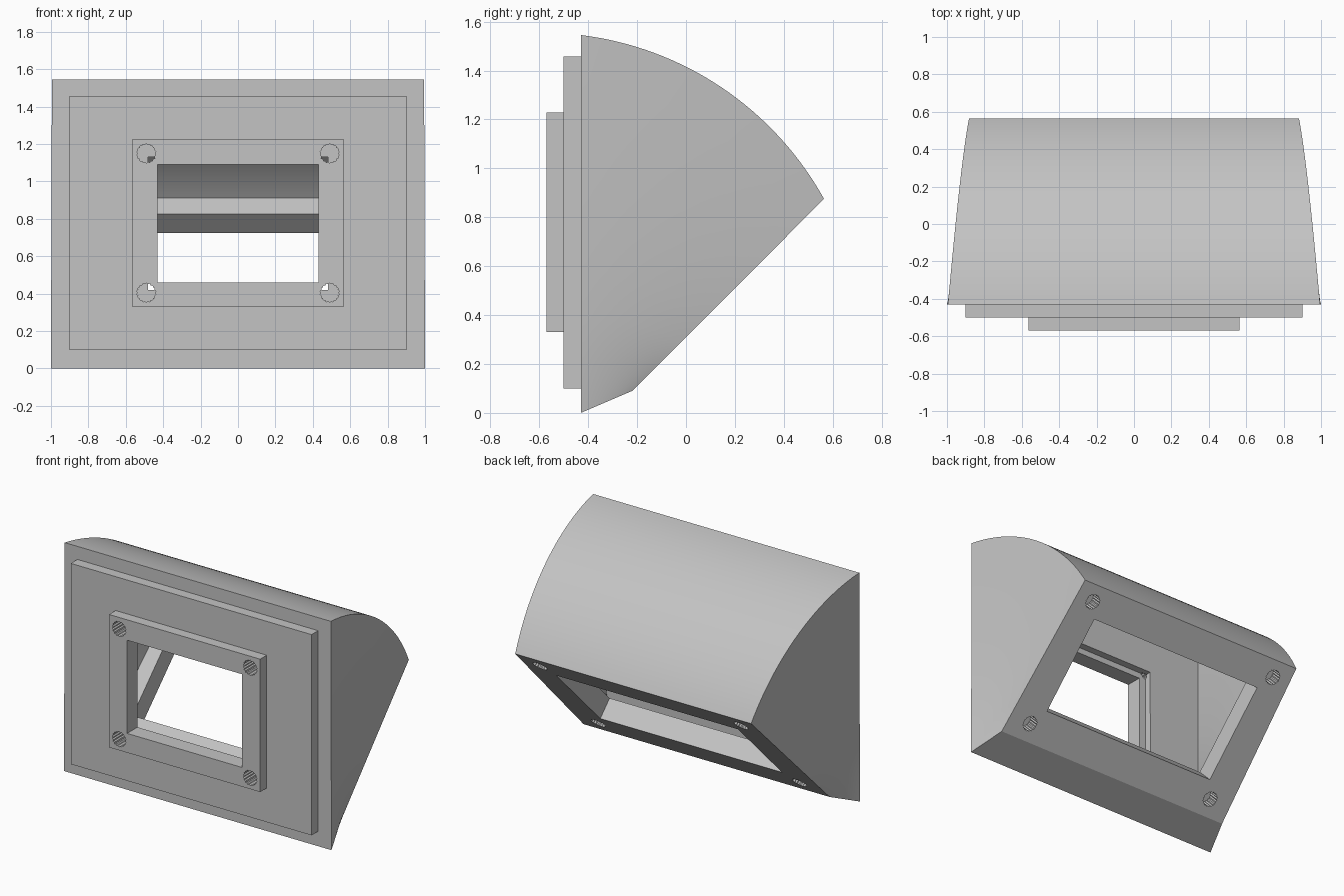
import bpy, bmesh, math
from mathutils import Matrix, Vector

cube = bpy.data.objects.get("Cube")
if cube:
    bpy.data.objects.remove(cube, do_unlink=True)

GREY = (0.55, 0.55, 0.55, 1)
mat = bpy.data.materials.new("plain_grey")
mat.use_nodes = True
mat.diffuse_color = GREY
mat.node_tree.nodes["Principled BSDF"].inputs["Base Color"].default_value = GREY

ARC_Y, ARC_Z = -0.59, 0.235   # centre of the curved top


def finish(name, bm):
    bmesh.ops.recalc_face_normals(bm, faces=bm.faces)
    mesh = bpy.data.meshes.new(name)
    bm.to_mesh(mesh)
    bm.free()
    mesh.materials.append(mat)
    obj = bpy.data.objects.new(name, mesh)
    bpy.context.collection.objects.link(obj)
    return obj


def box(name, x, y0, y1, z0, z1):
    """Box centred on x = 0 with half width x."""
    bm = bmesh.new()
    bmesh.ops.create_cube(bm, size=1)
    for v in bm.verts:
        v.co = (2 * x * v.co.x,
                y0 + (y1 - y0) * (v.co.y + 0.5),
                z0 + (z1 - z0) * (v.co.z + 0.5))
    return finish(name, bm)


def hood(name, radius, a0, a1, low0, low1, wide0, wide1, steps=32, rows=8):
    """Loft from an upright front section to a tilted back section.
    wide0 and wide1 hold the half widths (bottom, top) of both ends."""
    bm = bmesh.new()
    rings = []
    for i in range(steps + 1):
        t = i / steps
        a = math.radians(a0 + (a1 - a0) * t)
        top = Vector((wide0[1] + (wide1[1] - wide0[1]) * t,
                      ARC_Y + radius * math.cos(a), ARC_Z + radius * math.sin(a)))
        low = Vector((wide0[0] + (wide1[0] - wide0[0]) * t,
                      low0[0] + (low1[0] - low0[0]) * t,
                      low0[1] + (low1[1] - low0[1]) * t))
        side = [low.lerp(top, r / rows) for r in range(rows + 1)]
        ring = side + [Vector((-p.x, p.y, p.z)) for p in reversed(side)]
        rings.append([bm.verts.new(p) for p in ring])
    n = len(rings[0])
    for r0, r1 in zip(rings, rings[1:]):
        for k in range(n):
            bm.faces.new((r0[k], r0[(k + 1) % n], r1[(k + 1) % n], r1[k]))
    bm.faces.new(rings[0])
    bm.faces.new(rings[-1])
    return finish(name, bm)


def knurled_pin(name, centre, tilt, half_depth, teeth=18):
    """Toothed cylinder used to cut the insert holes."""
    bm = bmesh.new()
    ring = []
    for k in range(teeth * 2):
        a = math.pi * k / teeth
        r = 0.052 if k % 2 else 0.046
        ring.append(bm.verts.new((r * math.cos(a), r * math.sin(a), -half_depth)))
    face = bm.faces.new(ring)
    ext = bmesh.ops.extrude_face_region(bm, geom=[face])
    moved = [g for g in ext["geom"] if isinstance(g, bmesh.types.BMVert)]
    bmesh.ops.translate(bm, verts=moved, vec=(0, 0, 2 * half_depth))
    bm.transform(Matrix.Translation(centre) @ Matrix.Rotation(tilt, 4, "X"))
    return finish(name, bm)


def cut(cutter, *targets):
    """Subtract the cutter from every target, then drop it."""
    cutter.hide_render = True
    for target in targets:
        mod = target.modifiers.new("cut", "BOOLEAN")
        mod.operation = "DIFFERENCE"
        mod.solver = "EXACT"
        mod.object = cutter
        bpy.context.view_layer.objects.active = target
        bpy.ops.object.modifier_apply(modifier=mod.name)
    bpy.data.objects.remove(cutter, do_unlink=True)


# Outer shell and stepped front plates
shell = hood("hood_shell", 1.32, 83.04, 29.0, (-0.43, 0), (-0.22, 0.09),
             (1.0, 0.995), (0.92, 0.882))
wide_plate = box("wide_front_plate", 0.9, -0.5, -0.43, 0.1, 1.457)
small_plate = box("small_front_plate", 0.565, -0.57, -0.5, 0.33, 1.228)

# Hollow interior
cut(hood("cavity_cutter", 1.2, 81.4, 34.3, (-0.41, 0.16), (-0.35, 0.16),
         (0.88, 0.88), (0.8, 0.77)), shell)

# Front window with a wider step behind it
cut(box("window_cutter", 0.43, -0.7, -0.2, 0.46, 1.09), small_plate, wide_plate)
cut(box("step_cutter", 0.48, -0.46, -0.2, 0.42, 1.13), wide_plate, shell)

# Tilted window in the back frame
slope = math.radians(45)
back_window = box("back_window_cutter", 0.68, -0.333, 0.333, -0.1, 0.17)
back_window.data.transform(Matrix.Translation((0, 0.18, 0.49))
                           @ Matrix.Rotation(slope, 4, "X"))
cut(back_window, shell)

# Insert holes at the corners of the front plate and the back frame
for side in (-1, 1):
    for z in (0.405, 1.15):
        cut(knurled_pin("front_hole_cutter", (side * 0.49, -0.57, z), math.pi / 2, 0.12),
            small_plate, wide_plate)
    for f in (0.1, 0.895):
        drop = 0.785 * f
        cut(knurled_pin("back_hole_cutter", (side * 0.752, 0.565 - drop, 0.875 - drop),
                        slope, 0.09), shell)

# Smooth curves, crisp corners
for obj in (shell, wide_plate, small_plate):
    bpy.ops.object.select_all(action="DESELECT")
    obj.select_set(True)
    bpy.context.view_layer.objects.active = obj
    bpy.ops.object.shade_smooth_by_angle(angle=math.radians(15))
